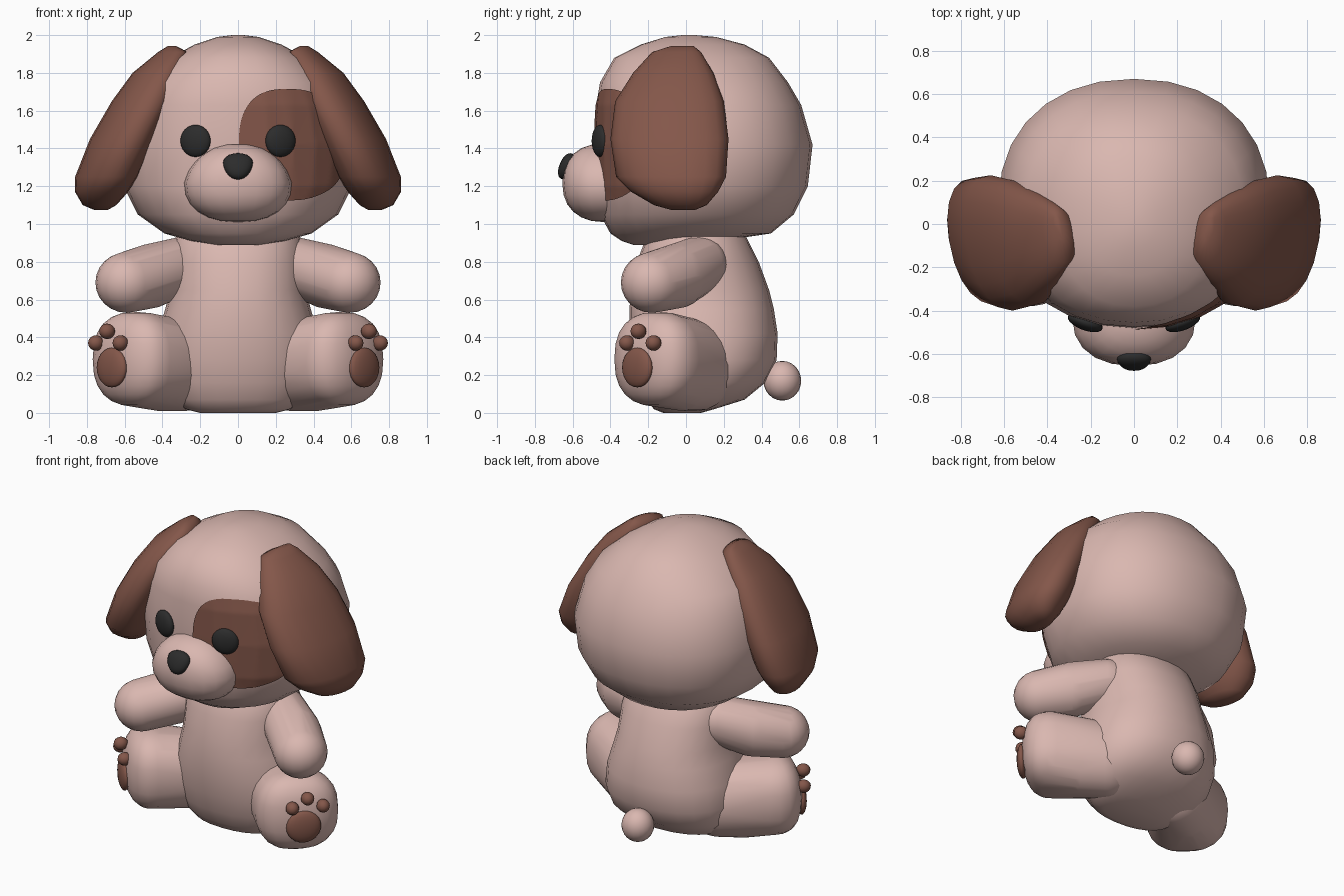
import bpy, bmesh, math
from mathutils import Vector, Matrix
from mathutils.bvhtree import BVHTree

if "Cube" in bpy.data.objects:
    bpy.data.objects.remove(bpy.data.objects["Cube"])


def material(name, rgb):
    m = bpy.data.materials.new(name)
    m.diffuse_color = (*rgb, 1)
    m.use_nodes = True
    m.node_tree.nodes["Principled BSDF"].inputs["Base Color"].default_value = m.diffuse_color
    return m


PINK = material("soft_pink", (0.70, 0.475, 0.435))
BROWN = material("warm_brown", (0.23, 0.095, 0.068))
BLACK = material("charcoal", (0.025, 0.025, 0.025))


def spow(v, e):
    return math.copysign(abs(v) ** e, v)


def finish(bm, name, mat, mirror=False, recalc=True):
    """Turn a bmesh into a smooth object, with an optional copy mirrored in x."""
    for side in ((1, -1) if mirror else (1,)):
        if side < 0:
            bmesh.ops.scale(bm, vec=(-1, 1, 1), verts=bm.verts)
        if recalc:
            bmesh.ops.recalc_face_normals(bm, faces=bm.faces)
        for f in bm.faces:
            f.smooth = True
        label = name if not mirror else name + ("_left" if side > 0 else "_right")
        me = bpy.data.meshes.new(label)
        bm.to_mesh(me)
        me.materials.append(mat)
        ob = bpy.data.objects.new(label, me)
        bpy.context.collection.objects.link(ob)
    bm.free()
    return ob


def loft(rings, n=24, power=2.2):
    """Stack of horizontal rounded rings: (z, x0, x1, y0, y1)."""
    bm = bmesh.new()
    rows = []
    for z, x0, x1, y0, y1 in rings:
        row = []
        for i in range(n):
            a = 2 * math.pi * i / n
            c, s = spow(math.cos(a), 2 / power), spow(math.sin(a), 2 / power)
            row.append(bm.verts.new(((x0 + x1) / 2 + c * (x1 - x0) / 2,
                                     (y0 + y1) / 2 + s * (y1 - y0) / 2, z)))
        rows.append(row)
    for a, b in zip(rows, rows[1:]):
        for i in range(n):
            j = (i + 1) % n
            bm.faces.new((a[i], a[j], b[j], b[i]))
    bm.faces.new(rows[0])
    bm.faces.new(rows[-1])
    return bm


def ball(bm, centre, radii, rot=Matrix.Identity(3), e=1.0, seg=20, ring=12):
    """Ellipsoid; e below 1 makes it boxier."""
    vs = bmesh.ops.create_uvsphere(bm, u_segments=seg, v_segments=ring, radius=1)["verts"]
    for v in vs:
        p = Vector([spow(c, e) * r for c, r in zip(v.co, radii)])
        v.co = rot @ p + Vector(centre)
    return vs


def hull(parts, name, mat, mirror=True):
    """Limb: convex skin around several balls."""
    cloud = bmesh.new()
    for p in parts:
        ball(cloud, *p)
    bm = bmesh.new()
    for v in cloud.verts:
        bm.verts.new(v.co)
    cloud.free()
    bmesh.ops.remove_doubles(bm, verts=bm.verts, dist=0.004)
    bmesh.ops.convex_hull(bm, input=bm.verts)
    bmesh.ops.delete(bm, geom=[v for v in bm.verts if not v.link_faces], context="VERTS")
    return finish(bm, name, mat, mirror)


def single(name, mat, *args, mirror=False, **kw):
    bm = bmesh.new()
    ball(bm, *args, **kw)
    return finish(bm, name, mat, mirror)


def sym(rows):
    return [(z, -rx, rx, y0, y1) for z, rx, y0, y1 in rows]


# Head
head = loft(sym([(0.89, .12, -.28, -.05), (0.91, .25, -.34, .18), (0.95, .39, -.40, .45),
                 (1.05, .53, -.455, .57), (1.2, .605, -.475, .645), (1.42, .625, -.48, .67),
                 (1.63, .575, -.475, .61), (1.75, .51, -.455, .54), (1.88, .36, -.38, .44),
                 (1.95, .23, -.24, .31), (1.99, .11, -.11, .16), (2.0, .03, -.02, .05)]), 28)
bmesh.ops.triangulate(head, faces=head.faces)
surface = BVHTree.FromBMesh(head)
finish(head, "head", PINK)

# Eye patch: rounded disc laid on the front of the head
bm = bmesh.new()
N, R = 72, 26
rows = []
for k in range(1, R + 1):
    row = []
    for i in range(N):
        a = 2 * math.pi * i / N
        x = 0.29 + 0.285 * k / R * spow(math.cos(a), 0.78)
        z = 1.42 + 0.295 * k / R * spow(math.sin(a), 0.78)
        # project from the head's middle axis so the disc wraps round the cheek
        out = Vector((x * 0.9, -0.58 * math.sqrt(max(0.02, 1 - (x / 0.62) ** 2)), 0)).normalized()
        hit = surface.ray_cast(Vector((0, 0.1, z)) + out * 2, -out)[0]
        row.append(bm.verts.new(hit + out * 0.008))
    rows.append(row)
bm.faces.new(rows[0])
for a, b in zip(rows, rows[1:]):
    for i in range(N):
        j = (i + 1) % N
        bm.faces.new((a[i], b[i], b[j], a[j]))
bmesh.ops.recalc_face_normals(bm, faces=bm.faces)
bm.normal_update()
if sum(f.normal.y for f in bm.faces) > 0:
    bmesh.ops.reverse_faces(bm, faces=bm.faces)
finish(bm, "eye_patch", BROWN, recalc=False)

# Ears, turned so the front edge sits closer to the face
ear = loft([(1.942, .32, .36, -.08, .04), (1.91, .265, .415, -.18, .08), (1.8, .30, .55, -.28, .145),
            (1.65, .36, .66, -.375, .2), (1.45, .45, .775, -.4, .225), (1.25, .54, .853, -.37, .212),
            (1.17, .585, .853, -.29, .17), (1.10, .64, .81, -.17, .11), (1.075, .68, .75, -.08, .05)],
           20)
for v in ear.verts:
    v.co.x += 0.16 * (v.co.y + 0.08)
finish(ear, "ear", BROWN, mirror=True)

# Muzzle, narrower towards the top
bm = bmesh.new()
for v in ball(bm, (0, -.43, 1.218), (.285, .225, .208), e=.87):
    v.co.x *= 1 - 0.9 * max(0, v.co.z - 1.22)
finish(bm, "muzzle", PINK)

# Nose and eyes
bm = bmesh.new()
for v in ball(bm, (0, 0, 0), (.09, .04, .073), e=.9):
    v.co.x *= 0.85 + 2.6 * v.co.z if v.co.z < 0.03 else 0.95
bmesh.ops.transform(bm, verts=bm.verts,
                    matrix=Matrix.Translation((0, -.63, 1.305)) @ Matrix.Rotation(-.4, 4, "X"))
finish(bm, "nose", BLACK)
single("eye", BLACK, (.225, -.455, 1.44), (.085, .036, .085),
       Matrix.Rotation(.35, 3, "Z"), mirror=True)

# Torso, wide at the hips, and tail
finish(loft(sym([(0.0, .2, -.12, .08), (.02, .28, -.17, .15), (.07, .36, -.21, .31),
                 (.16, .42, -.25, .42), (.28, .44, -.28, .48), (.42, .425, -.30, .485),
                 (.55, .385, -.30, .465), (.65, .36, -.29, .44), (.8, .355, -.26, .385),
                 (.93, .33, -.21, .32), (1.0, .26, -.15, .25)]), power=2.2), "torso", PINK)
single("tail", PINK, (0, .51, .17), (.1, .1, .105))

# Arms
hull([((.28, .07, .785), (.15, .15, .15)), ((.46, -.04, .725), (.16, .15, .17)),
      ((.59, -.18, .69), (.165, .165, .16))], "arm", PINK)

# Legs: the soles face outward and forward at 45 degrees
turn = Matrix.Rotation(math.radians(45), 3, "Z")
hull([((.28, .06, .25), (.23, .2, .24)), ((.42, -.02, .25), (.2, .2, .24)),
      ((.54, -.15, .285), (.255, .17, .25), turn, .82)], "leg", PINK)

# Paw pads
single("paw_pad", BROWN, (.668, -.258, .24), (.108, .035, .105), turn, mirror=True)
for i, p in enumerate([(.622, -.312, .37), (.693, -.252, .432), (.752, -.172, .37)]):
    single("toe_pad_%d" % (i + 1), BROWN, p, (.041, .045, .041), turn, mirror=True, seg=12, ring=8)
